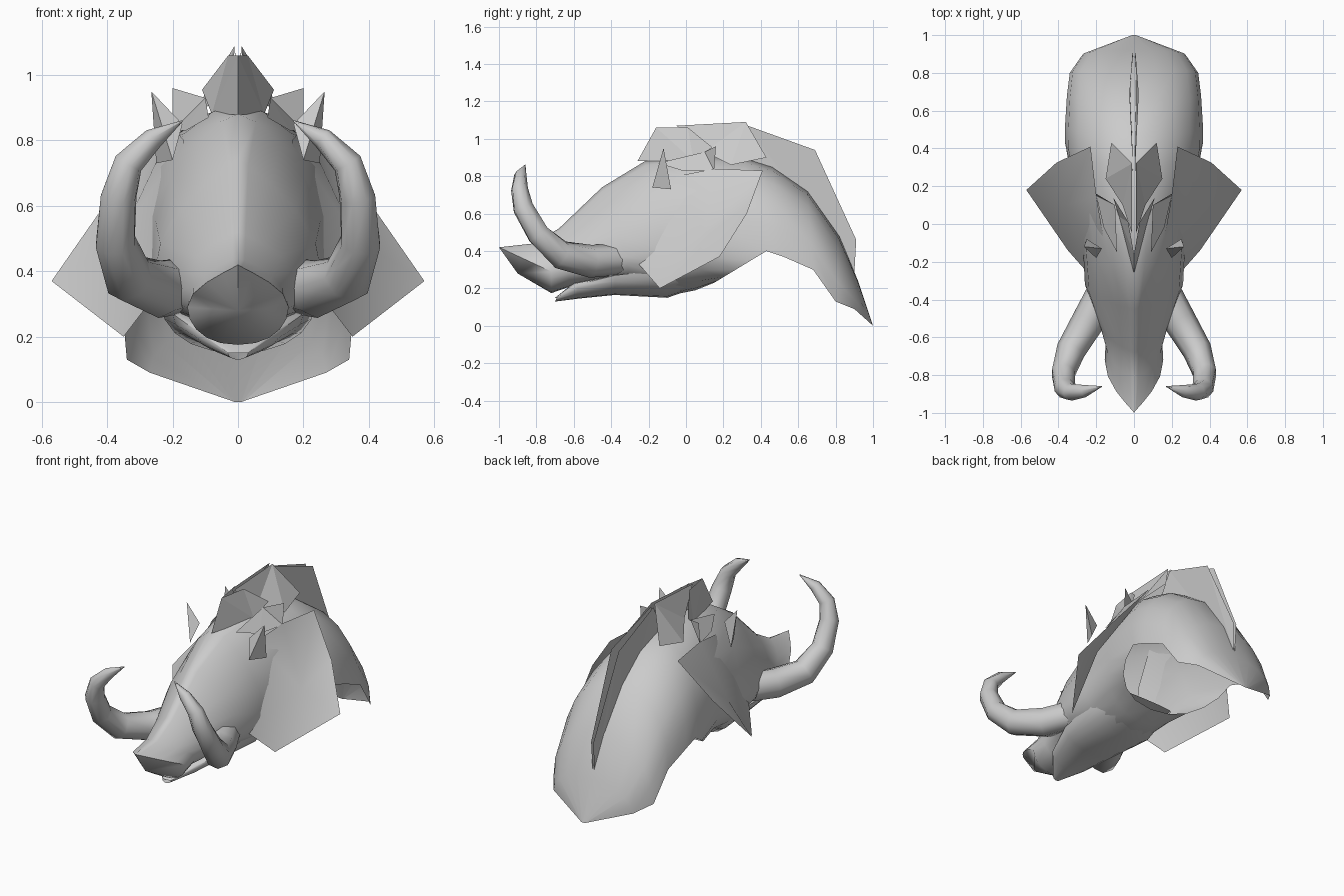
import bpy, bmesh, math
from mathutils import Vector

if "Cube" in bpy.data.objects:
    bpy.data.objects.remove(bpy.data.objects["Cube"])

GREY = bpy.data.materials.new("warm_grey")
GREY.use_nodes = True
GREY.diffuse_color = (0.6, 0.6, 0.6, 1)
GREY.node_tree.nodes["Principled BSDF"].inputs["Base Color"].default_value = (0.6, 0.6, 0.6, 1)


def finish(name, bm, smooth=True, solid=True):
    bmesh.ops.remove_doubles(bm, verts=bm.verts, dist=0.0005)
    if solid:
        bmesh.ops.recalc_face_normals(bm, faces=bm.faces)
    mesh = bpy.data.meshes.new(name)
    bm.to_mesh(mesh)
    bm.free()
    mesh.materials.append(GREY)
    obj = bpy.data.objects.new(name, mesh)
    bpy.context.collection.objects.link(obj)
    if smooth:
        bpy.ops.object.select_all(action='DESELECT')
        obj.select_set(True)
        bpy.context.view_layer.objects.active = obj
        bpy.ops.object.shade_smooth_by_angle(angle=math.radians(60))


def bridge(bm, a, b):
    for i in range(len(a) - 1):
        bm.faces.new((a[i], a[i + 1], b[i + 1], b[i]))


def arc(top, side, pinch, steps=5):
    """Quarter section from a point on the centre line out to the widest point."""
    points = []
    for i in range(steps + 1):
        t = math.pi / 2 * i / steps
        k = 1 - math.cos(t)
        points.append(Vector((side[0] * math.sin(t) ** pinch,
                              top[0] + (side[1] - top[0]) * k,
                              top[1] + (side[2] - top[1]) * k)))
    return points


def half_ring(pinch, top, side, bottom=None):
    points = arc(top, side, pinch)
    if bottom:
        points += arc(bottom, side, 0.9)[-2::-1]
    return points


def loft(bm, table, sign):
    """Skin one half of a row of sections and return the first section."""
    rows = []
    for entry in table:
        rows.append([bm.verts.new((sign * p.x, p.y, p.z)) for p in half_ring(*entry)])
    for a, b in zip(rows, rows[1:]):
        bridge(bm, a, b)
    return rows[0]


# head and neck shell: closed rings for the head, open arches for the neck
HEAD = [(2.3, (-1, .42), (.155, -.72, .29), (-.72, .175)),
        (1.7, (-.82, .44), (.15, -.63, .31), (-.62, .21)),
        (1.8, (-.68, .52), (.19, -.5, .34), (-.5, .22)),
        (1.8, (-.45, .74), (.26, -.32, .37), (-.3, .23)),
        (1.35, (-.22, .88), (.27, -.12, .41), (-.1, .16)),
        (1.15, (0, .91), (.3, .13, .45), (.05, .19)),
        (1.05, (.3, .9), (.365, .43, .4), (.15, .23))]
NECK = [(1.05, (.3, .9), (.365, .43, .4)),
        (1, (.46, .85), (.365, .52, .37)),
        (.9, (.65, .72), (.355, .68, .3)),
        (.9, (.82, .48), (.34, .8, .13)),
        (.9, (.92, .24), (.27, .9, .09)),
        (.9, (1, 0), (.02, .995, .005))]

bm = bmesh.new()
for sign in (1, -1):
    loft(bm, NECK, sign)
    snout = loft(bm, HEAD, sign)
    # bulged snout pad
    hub = bm.verts.new((0, -.9, .28))
    for a, b in zip(snout, snout[1:]):
        bm.faces.new((a, b, hub))
finish("head_and_neck", bm)

# lower jaw
JAW = [(.9, (-.7, .15), (.03, -.69, .15), (-.7, .13)),
       (.9, (-.6, .23), (.13, -.58, .22), (-.58, .145)),
       (.9, (-.4, .27), (.2, -.38, .27), (-.38, .165)),
       (.9, (-.15, .3), (.235, -.12, .3), (-.1, .15)),
       (.9, (.1, .32), (.19, .1, .31), (.13, .23))]
bm = bmesh.new()
for sign in (1, -1):
    loft(bm, JAW, sign)
finish("lower_jaw", bm)


def tube(name, path, sides, sign):
    """Tapered tube along a path of (x, y, z, radius)."""
    bm = bmesh.new()
    centres = [Vector((sign * p[0], p[1], p[2])) for p in path]
    rows = []
    for i, c in enumerate(centres):
        along = (centres[min(i + 1, len(path) - 1)] - centres[max(i - 1, 0)]).normalized()
        u = along.cross(Vector((sign, .6, 0))).normalized()
        v = along.cross(u)
        row = [bm.verts.new(c + path[i][3] * (u * math.cos(math.tau * k / sides) +
                                             v * math.sin(math.tau * k / sides)))
               for k in range(sides)]
        rows.append(row + row[:1])
    for a, b in zip(rows, rows[1:]):
        bridge(bm, a, b)
    finish(name, bm)


def plate(name, points, sign, hub=None, smooth=False):
    """Thin sheet from an outline, mirrored by sign, fanned from an optional hub."""
    bm = bmesh.new()
    vs = [bm.verts.new((sign * x, y, z)) for x, y, z in points]
    if hub:
        h = bm.verts.new((sign * hub[0], hub[1], hub[2]))
        for i in range(len(vs)):
            bm.faces.new((vs[i], vs[(i + 1) % len(vs)], h))
    else:
        bm.faces.new(vs)
        bmesh.ops.triangulate(bm, faces=bm.faces)
    finish(name, bm, smooth, solid=False)


TUSK = [(.12, -.22, .36, .05), (.17, -.37, .355, .085), (.24, -.51, .345, .088),
        (.335, -.67, .38, .078), (.375, -.79, .49, .064), (.365, -.87, .63, .057),
        (.335, -.89, .73, .046), (.26, -.885, .805, .033), (.17, -.86, .86, .002)]
SPIKE_BASE = [(.17, -.13, .85), (.2, -.18, .74), (.25, -.08, .73)]
EAR = [(.235, -.27, .35), (.35, -.14, .2), (.57, .18, .37), (.41, .325, .6),
       (.23, .41, .83), (.2, .15, .84), (.165, -.05, .8), (.2, -.2, .6)]
FRONT_TUFT = [(0, -.26, .88), (0, -.16, 1.06), (.03, .01, 1.06), (.11, .14, .955), (.08, .04, .88)]
BROW_TUFT = [(.09, -.15, .87), (.1, .1, .93), (.2, .16, .96), (.2, .15, .83), (.16, -.02, .83)]
BACK_TUFT = [(.01, -.05, 1.07), (.01, .32, 1.09), (.12, .43, .9), (.15, .24, .86), (.06, .1, .93)]
MANE = [(.005, .22, .88), (.008, .33, 1.07), (.025, .69, .94), (.008, .91, .46), (.005, .9, .28),
        (.015, .82, .45), (.02, .65, .69), (.01, .46, .83)]

for side, sign in (("left", 1), ("right", -1)):
    tube(side + "_tusk", TUSK, 8, sign)
    plate(side + "_brow_spike", SPIKE_BASE, sign, hub=(.265, -.12, .95))
    plate(side + "_ear", EAR, sign, hub=(.36, .1, .5), smooth=True)
    plate(side + "_front_tuft", FRONT_TUFT, sign)
    plate(side + "_brow_tuft", BROW_TUFT, sign)
    plate(side + "_back_tuft", BACK_TUFT, sign)
    plate(side + "_mane", MANE, sign)
